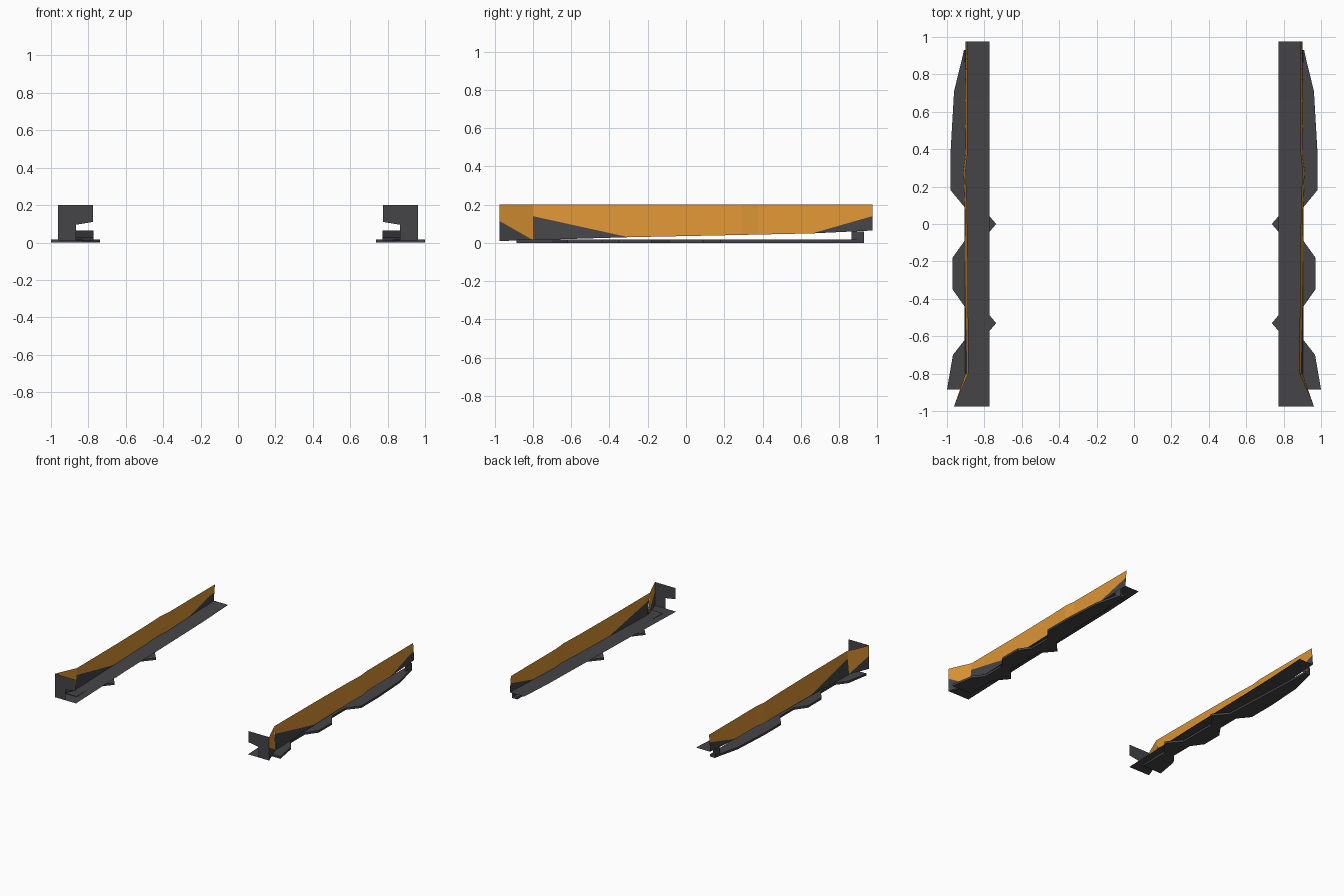
import bpy, bmesh

if "Cube" in bpy.data.objects:
    bpy.data.objects.remove(bpy.data.objects["Cube"])


def material(name, rgb):
    m = bpy.data.materials.new(name)
    m.diffuse_color = (*rgb, 1)
    m.use_nodes = True
    m.node_tree.nodes["Principled BSDF"].inputs["Base Color"].default_value = m.diffuse_color
    return m


ORANGE = material("orange_paint", (0.72, 0.30, 0.035))
DARK = material("dark_trim", (0.06, 0.058, 0.065))


def part(name, faces, depth=0.0):
    """Object from (points, material index) faces, mirrored to both sides."""
    bm = bmesh.new()
    for pts, mat in faces:
        f = bm.faces.new([bm.verts.new(p) for p in pts])
        f.material_index = mat
    bmesh.ops.remove_doubles(bm, verts=bm.verts, dist=1e-5)
    if depth:
        ext = bmesh.ops.extrude_face_region(bm, geom=bm.faces[:])
        top = [v for v in ext["geom"] if isinstance(v, bmesh.types.BMVert)]
        bmesh.ops.translate(bm, vec=(0, 0, depth), verts=top)
        bmesh.ops.recalc_face_normals(bm, faces=bm.faces)
    me = bpy.data.meshes.new(name)
    bm.to_mesh(me)
    bm.free()
    me.materials.append(DARK)
    me.materials.append(ORANGE)
    ob = bpy.data.objects.new(name, me)
    bpy.context.collection.objects.link(ob)
    ob.modifiers.new("both_sides", 'MIRROR').use_axis[0] = True
    return ob


# Stations along the sill: y, top x, bottom x, bottom z, colour break z
front = [(-0.975, 0.962, 0.962, 0.01, 0.115), (-0.80, 0.885, 0.90, 0.015, 0.015)]
rear = [(-0.80, 0.885, 0.905, 0.015, 0.14), (-0.30, 0.887, 0.903, 0.03, 0.03),
        (0.10, 0.893, 0.905, 0.038, 0.038), (0.29, 0.90, 0.912, 0.042, 0.042),
        (0.38, 0.89, 0.90, 0.044, 0.044), (0.66, 0.89, 0.905, 0.05, 0.05),
        (0.975, 0.89, 0.90, 0.065, 0.14)]
INNER, TOP = 0.772, 0.20


def section(s):
    y, xt, xb, zb, zc = s
    t = (zc - zb) / (TOP - zb)
    return (xb, y, zb), (xb + (xt - xb) * t, y, zc), (xt, y, TOP), (INNER, y, zb)


# Painted side panel with dark lower wedges, and the sloping inner floor strip
panel, floor = [], []
for run in (front, rear):
    for s, e in zip(run, run[1:]):
        a, b = section(s), section(e)
        for k in (0, 1):
            quad = [a[k], b[k], b[k + 1], a[k + 1]]
            pts = [p for i, p in enumerate(quad) if p not in quad[:i]]
            if len(pts) > 2:
                panel.append((pts, k))
        floor.append(([a[3], b[3], b[0], a[0]], 0))
part("side_panel", panel)
part("floor_strip", floor)

# Front end plate: a wide upper flange above a narrow lower web
yf = -0.975
part("front_end_plate", [
    ([(0.775, yf, 0.11), (0.866, yf, 0.095), (0.962, yf, 0.115),
      (0.962, yf, TOP), (0.775, yf, TOP)], 0),
    ([(0.866, yf, 0.01), (0.962, yf, 0.01), (0.962, yf, 0.115),
      (0.866, yf, 0.095)], 0)])

# Toothed splitter blade running under the sill
outer = [(0.91, 0.93), (0.918, 0.89), (0.962, 0.71), (0.98, 0.40), (0.98, 0.18),
         (0.906, 0.09), (0.906, -0.09), (0.97, -0.18), (0.97, -0.35),
         (0.906, -0.44), (0.906, -0.62), (0.968, -0.70), (1.0, -0.885)]
inner = [(0.83, -0.885), (0.83, -0.64), (0.737, -0.53), (0.83, -0.42),
         (0.83, -0.11), (0.737, 0.0), (0.83, 0.11), (0.86, 0.71), (0.865, 0.93)]
part("splitter_blade", [([(x, y, 0) for x, y in outer + inner], 0)], 0.017)

# Rear bracket joining blade and strip
part("rear_bracket", [([(0.895, 0.865, 0.017), (0.91, 0.865, 0.017),
                        (0.91, 0.93, 0.017), (0.895, 0.93, 0.017)], 0)], 0.044)
